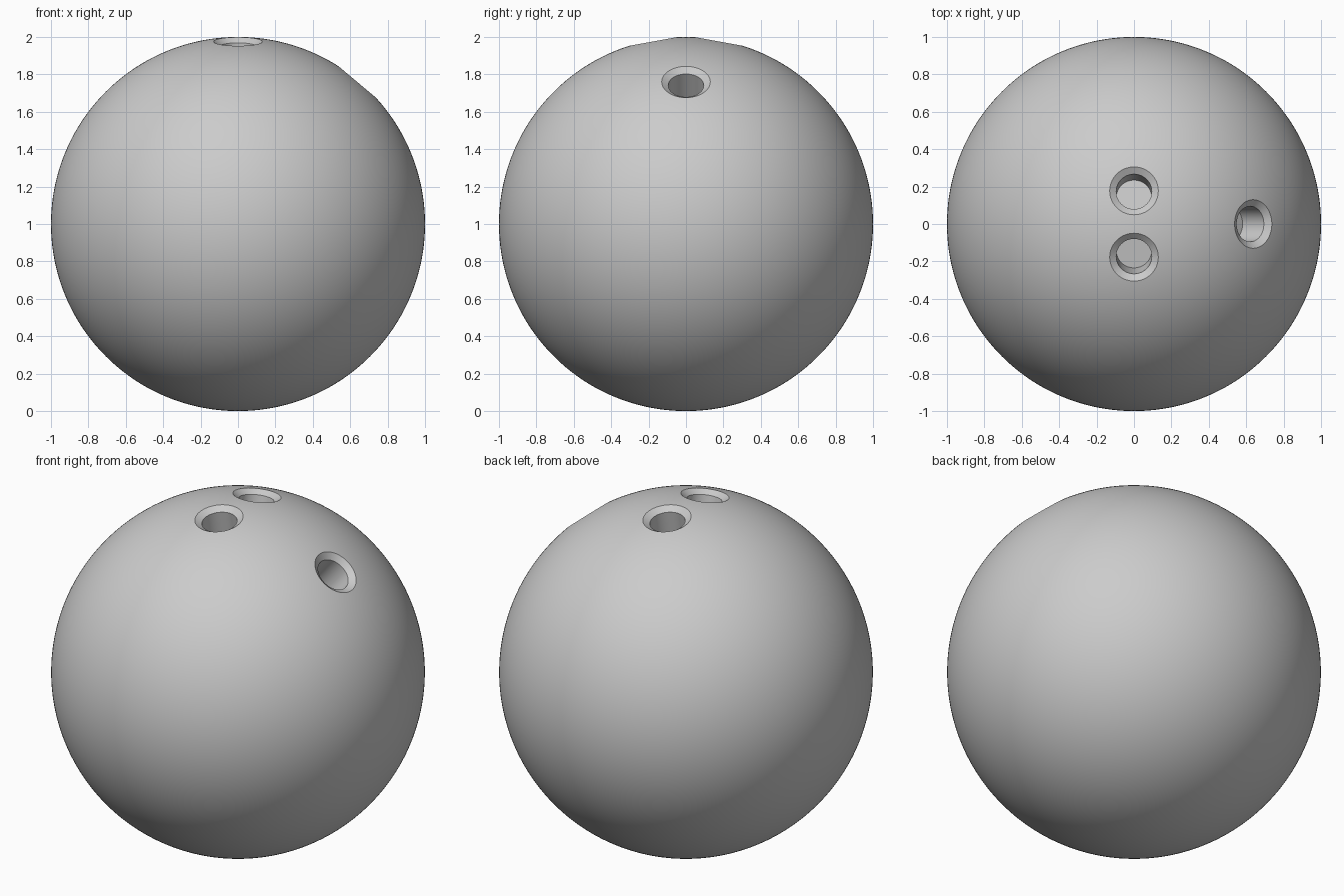
import bpy, bmesh, math
from mathutils import Matrix, Vector

if "Cube" in bpy.data.objects:
    bpy.data.objects.remove(bpy.data.objects["Cube"])

grey = bpy.data.materials.new("grey")
grey.diffuse_color = (0.6, 0.6, 0.6, 1)
grey.use_nodes = True
grey.node_tree.nodes["Principled BSDF"].inputs["Base Color"].default_value = grey.diffuse_color


def add_object(name, bm):
    mesh = bpy.data.meshes.new(name)
    bm.to_mesh(mesh)
    bm.free()
    mesh.materials.append(grey)
    obj = bpy.data.objects.new(name, mesh)
    bpy.context.collection.objects.link(obj)
    return obj


def hole_cutter(name, tilt, axis, sides=64):
    """Drill shape with a bevelled mouth, pointing outward from the ball centre."""
    profile = [(0.095, 0.79), (0.095, 0.967), (0.13, 0.9915), (0.19, 1.0335)]
    bm = bmesh.new()
    rings = [[bm.verts.new((r * math.cos(2 * math.pi * i / sides),
                            r * math.sin(2 * math.pi * i / sides), z))
              for i in range(sides)] for r, z in profile]
    for low, high in zip(rings, rings[1:]):
        for i in range(sides):
            j = (i + 1) % sides
            bm.faces.new((low[i], low[j], high[j], high[i]))
    bm.faces.new(rings[0][::-1])
    bm.faces.new(rings[-1])
    bm.transform(Matrix.Translation((0, 0, 1)) @ Matrix.Rotation(math.radians(tilt), 4, axis))
    obj = add_object(name, bm)
    obj.hide_render = True
    return obj


# Ball
bm = bmesh.new()
bmesh.ops.create_icosphere(bm, subdivisions=7, radius=1, matrix=Matrix.Translation((0, 0, 1)))
ball = add_object("ball", bm)

# Two finger holes and a thumb hole
cutters = [hole_cutter("finger_hole_back", -10.3, 'X'),
           hole_cutter("finger_hole_front", 10.3, 'X'),
           hole_cutter("thumb_hole", 40, 'Y')]
bpy.context.view_layer.objects.active = ball
ball.select_set(True)
for cutter in cutters:
    mod = ball.modifiers.new(cutter.name, 'BOOLEAN')
    mod.operation = 'DIFFERENCE'
    mod.solver = 'EXACT'
    mod.object = cutter
    bpy.ops.object.modifier_apply(modifier=mod.name)
for cutter in cutters:
    bpy.data.objects.remove(cutter)

bpy.ops.object.shade_smooth_by_angle(angle=math.radians(20))
